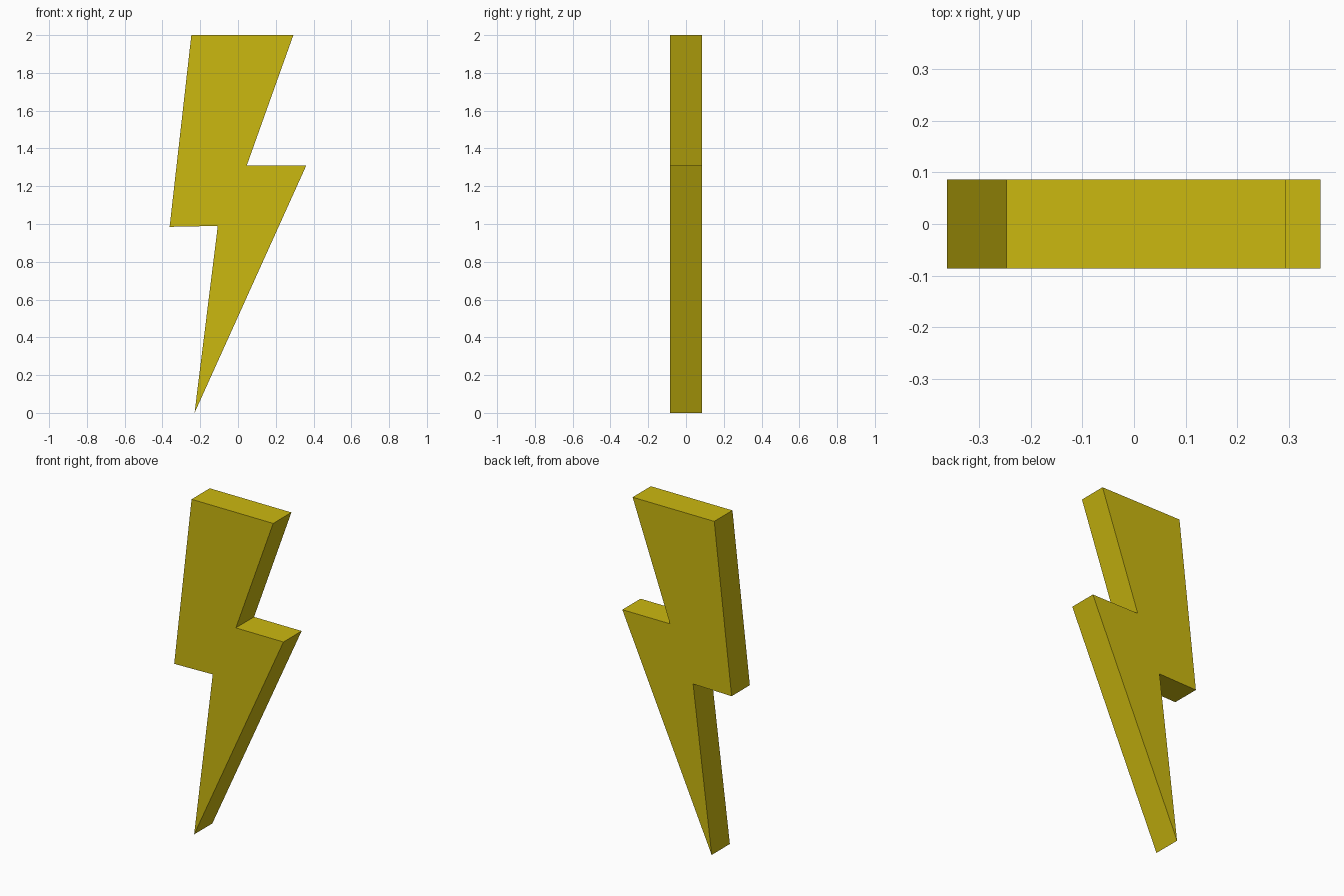
import bpy, bmesh

if "Cube" in bpy.data.objects:
    bpy.data.objects.remove(bpy.data.objects["Cube"])

HALF_DEPTH = 0.086

# Front outline of the bolt (x, z)
OUTLINE = [(-0.247, 2.0), (-0.362, 0.985), (-0.107, 0.99), (-0.23, 0.0),
           (0.361, 1.309), (0.046, 1.309), (0.293, 2.0)]

# Flat profile extruded from front to back
bm = bmesh.new()
front = bm.faces.new([bm.verts.new((x, -HALF_DEPTH, z)) for x, z in OUTLINE])
result = bmesh.ops.extrude_face_region(bm, geom=[front], use_keep_orig=True)
back_verts = [g for g in result["geom"] if isinstance(g, bmesh.types.BMVert)]
bmesh.ops.translate(bm, verts=back_verts, vec=(0, 2 * HALF_DEPTH, 0))
bmesh.ops.recalc_face_normals(bm, faces=bm.faces)

mesh = bpy.data.meshes.new("lightning_bolt")
bm.to_mesh(mesh)
bm.free()
bolt = bpy.data.objects.new("lightning_bolt", mesh)
bpy.context.collection.objects.link(bolt)

# Yellow paint
yellow = bpy.data.materials.new("yellow")
yellow.diffuse_color = (0.6, 0.48, 0.005, 1)
yellow.use_nodes = True
yellow.node_tree.nodes["Principled BSDF"].inputs["Base Color"].default_value = yellow.diffuse_color
mesh.materials.append(yellow)
